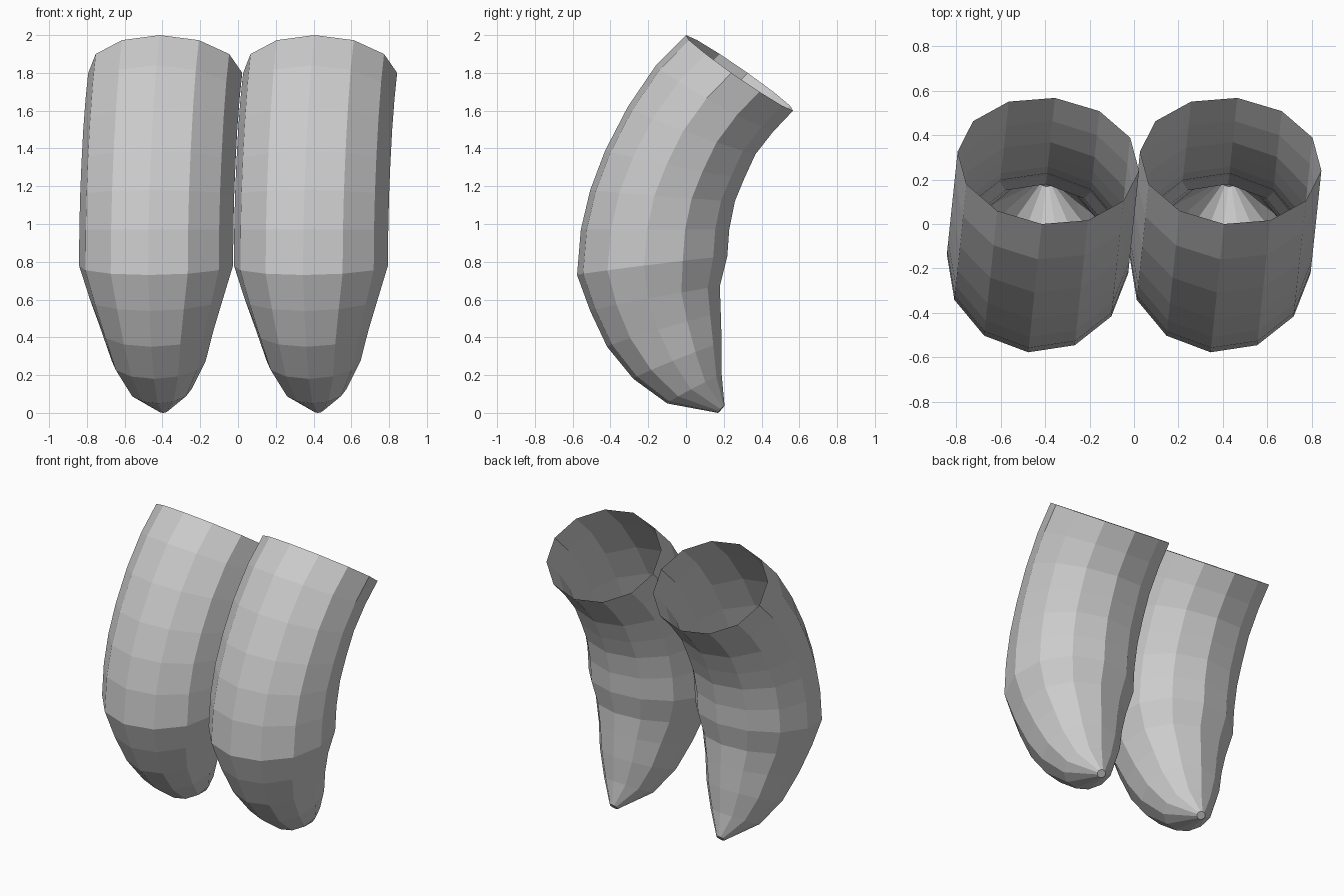
import bpy, bmesh, math
from mathutils import Vector, Matrix

cube = bpy.data.objects.get("Cube")
if cube:
    bpy.data.objects.remove(cube, do_unlink=True)

SIDES = 12
SPACING = 0.82
YAW = Matrix.Rotation(math.radians(-6), 4, 'Z')

grey = bpy.data.materials.new("plain grey")
grey.use_nodes = True
grey.diffuse_color = (0.6, 0.6, 0.6, 1)
grey.node_tree.nodes["Principled BSDF"].inputs["Base Color"].default_value = (0.6, 0.6, 0.6, 1)

# Rings from the open rim to the tip: front (y, z), back (y, z), half width
RINGS = [
    ((0.00, 2.00), (0.57, 1.60), 0.41),
    ((-0.16, 1.84), (0.465, 1.49), 0.41),
    ((-0.31, 1.62), (0.37, 1.37), 0.41),
    ((-0.43, 1.39), (0.31, 1.24), 0.41),
    ((-0.51, 1.18), (0.26, 1.12), 0.41),
    ((-0.56, 0.97), (0.23, 0.97), 0.41),
    ((-0.58, 0.73), (0.22, 0.83), 0.41),
    ((-0.51, 0.54), (0.18, 0.67), 0.355),
    ((-0.42, 0.35), (0.185, 0.53), 0.30),
    ((-0.28, 0.18), (0.19, 0.37), 0.25),
    ((-0.10, 0.05), (0.19, 0.20), 0.165),
    ((0.17, 0.00), (0.205, 0.04), 0.03),
]


def curved_tube(name, x):
    """Bent, tapering open tube with a closed pointed end."""
    bm = bmesh.new()
    loops = []
    for front, back, half_width in RINGS:
        f, b = Vector((0, *front)), Vector((0, *back))
        centre, half = (f + b) / 2, (b - f) / 2
        loop = []
        for k in range(SIDES):
            t = math.tau * k / SIDES
            p = centre + half * math.sin(t) + Vector((half_width * math.cos(t), 0, 0))
            loop.append(bm.verts.new(YAW @ p))
        loops.append(loop)
    for upper, lower in zip(loops, loops[1:]):
        for k in range(SIDES):
            n = (k + 1) % SIDES
            bm.faces.new((upper[k], lower[k], lower[n], upper[n]))
    bm.faces.new(reversed(loops[-1]))
    mesh = bpy.data.meshes.new(name)
    bm.to_mesh(mesh)
    bm.free()
    mesh.materials.append(grey)
    obj = bpy.data.objects.new(name, mesh)
    obj.location.x = x
    bpy.context.collection.objects.link(obj)


curved_tube("right_tube", -SPACING / 2 - 0.005)
curved_tube("left_tube", SPACING / 2 - 0.005)
